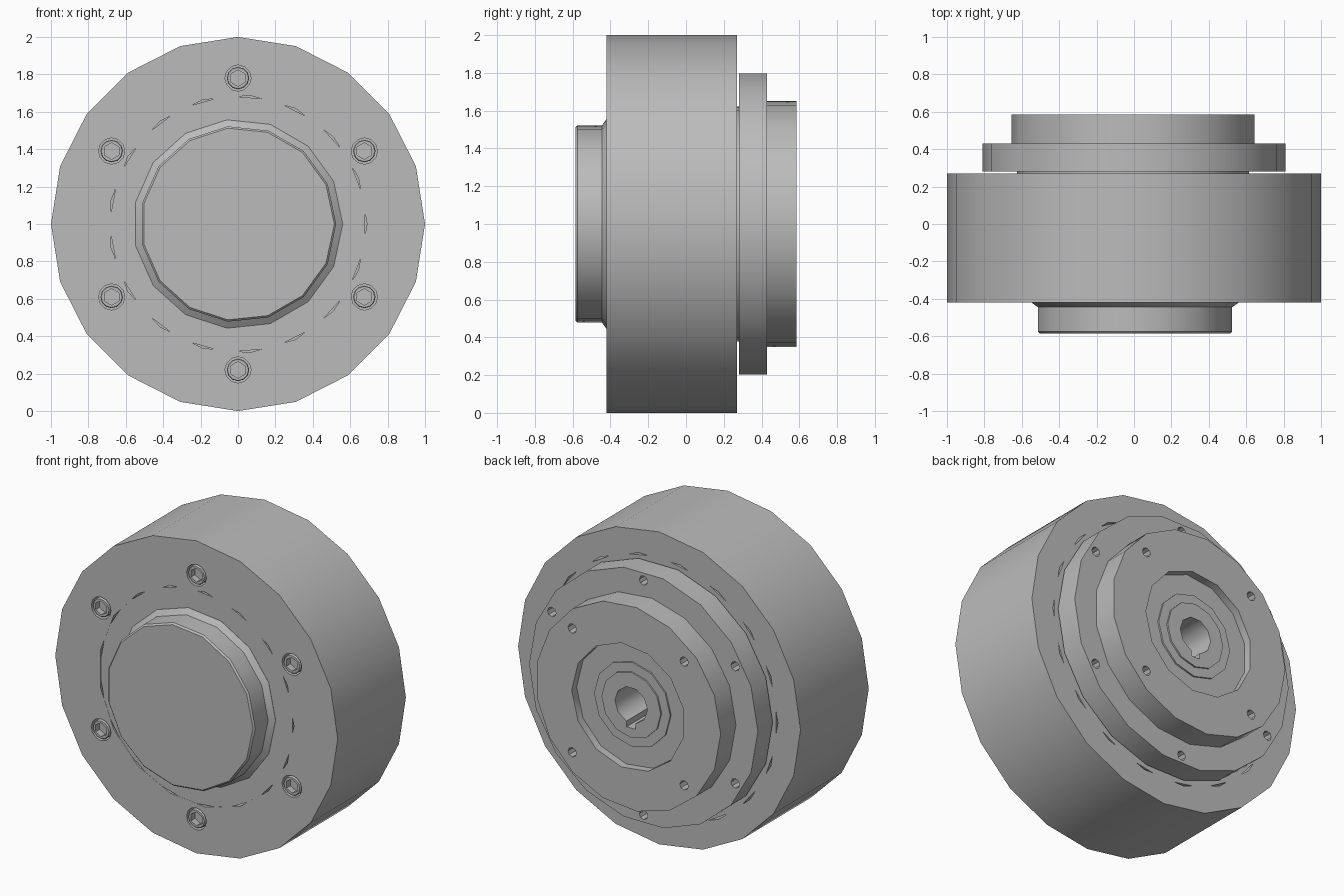
import bpy, bmesh
from math import sin, cos, pi, radians

cube = bpy.data.objects.get("Cube")
if cube:
    bpy.data.objects.remove(cube, do_unlink=True)

grey = bpy.data.materials.new("machined_grey")
grey.use_nodes = True
tone = (0.5, 0.5, 0.5, 1)
grey.diffuse_color = tone
grey.node_tree.nodes["Principled BSDF"].inputs["Base Color"].default_value = tone


def lathe(name, profile, sides, phase=0.0, centre=(0, 1)):
    """Solid turned about the y axis; profile runs front to back as (radius, y)."""
    bm = bmesh.new()
    rings = []
    for r, y in profile:
        rings.append([bm.verts.new((centre[0] + r * cos(phase + 2 * pi * i / sides), y,
                                    centre[1] + r * sin(phase + 2 * pi * i / sides)))
                      for i in range(sides)])
    bm.faces.new(rings[0])
    bm.faces.new(rings[-1])
    for a, b in zip(rings, rings[1:]):
        for i in range(sides):
            j = (i + 1) % sides
            bm.faces.new((a[i], a[j], b[j], b[i]))
    bmesh.ops.recalc_face_normals(bm, faces=bm.faces)
    mesh = bpy.data.meshes.new(name)
    bm.to_mesh(mesh)
    bm.free()
    mesh.materials.append(grey)
    obj = bpy.data.objects.new(name, mesh)
    bpy.context.collection.objects.link(obj)
    return obj


def select(obj):
    bpy.ops.object.select_all(action='DESELECT')
    obj.select_set(True)
    bpy.context.view_layer.objects.active = obj


def cut(obj, cutters):
    select(obj)
    for c in cutters:
        mod = obj.modifiers.new("cut", 'BOOLEAN')
        mod.operation = 'DIFFERENCE'
        mod.solver = 'EXACT'
        mod.object = c
        bpy.ops.object.modifier_apply(modifier=mod.name)
        bpy.data.objects.remove(c, do_unlink=True)


def around(radius, count, start):
    return [(radius * cos(start + 2 * pi * i / count),
             1 + radius * sin(start + 2 * pi * i / count)) for i in range(count)]


def drill(points, radius, y0, y1, sides):
    return [lathe("cutter", [(radius, y0), (radius, y1)], sides, 0, p) for p in points]


FRONT, REAR = -0.42, 0.27
bolts = around(0.78, 6, pi / 6)

# Housing with stepped bores and counterbored screw holes
housing = lathe("housing", [(1, FRONT), (1, REAR)], 20)
cut(housing, [lathe("cutter", [(0.69, FRONT - 0.1), (0.69, FRONT + 0.1)], 17),
              lathe("cutter", [(0.84, REAR - 0.1), (0.84, REAR + 0.1)], 18)]
    + drill(bolts, 0.07, FRONT - 0.05, FRONT + 0.06, 12))

# Inner discs, turned half a facet so thin gaps remain at the bores
front_disc = lathe("front_disc", [(0.69, FRONT + 0.001), (0.69, FRONT + 0.11)], 17, pi / 17)
rear_disc = lathe("rear_disc", [(0.84, REAR - 0.11), (0.84, REAR - 0.001)], 18, pi / 18)

# Front cap with flared foot and softened rim
cap = lathe("front_cap", [(0.515, -0.585), (0.525, -0.575), (0.525, -0.445),
                          (0.56, FRONT), (0.56, FRONT + 0.05)], 15)

# Socket head screws
parts = [housing, front_disc, rear_disc, cap]
for p in bolts:
    screw = lathe("screw", [(0.056, FRONT), (0.06, FRONT + 0.005), (0.06, FRONT + 0.07)], 12, 0, p)
    cut(screw, [lathe("cutter", [(0.044, FRONT - 0.05), (0.044, FRONT + 0.04)], 6, pi / 6, p)])
    parts.append(screw)

# Neck and rear flange with tapped holes
neck = lathe("neck", [(0.625, REAR - 0.05), (0.625, 0.3)], 17, pi)
flange = lathe("rear_flange", [(0.81, 0.28), (0.81, 0.43)], 18)
cut(flange, drill(around(0.75, 6, pi / 6), 0.03, 0.33, 0.5, 8))

# Output hub: recess, four holes
hub = lathe("output_hub", [(0.655, 0.42), (0.655, 0.585)], 17, pi)
cut(hub, [lathe("cutter", [(0.4, 0.535), (0.4, 0.7)], 13)]
    + drill(around(0.56, 4, pi / 4), 0.03, 0.48, 0.7, 8))

# Shaft sleeve inside the recess, with keyed bore
sleeve = lathe("shaft_sleeve", [(0.27, 0.52), (0.27, 0.545), (0.21, 0.545), (0.21, 0.555)], 12)
shaft = (0, 1)
keyway = lathe("cutter", [(0.045, 0.2), (0.045, 0.7)], 4, pi / 4, (0, 0.885))
blind = lathe("cutter", [(0.115, 0.2), (0.115, 0.7)], 10)
for body in (neck, flange, hub, sleeve):
    tools = []
    for t in (blind, keyway):
        c = t.copy()
        bpy.context.collection.objects.link(c)
        tools.append(c)
    cut(body, tools)
    parts.append(body)
for t in (blind, keyway):
    bpy.data.objects.remove(t, do_unlink=True)

# Smooth the turned walls, keep the edges crisp
for obj in parts:
    select(obj)
    bpy.ops.object.shade_smooth_by_angle(angle=radians(38))
